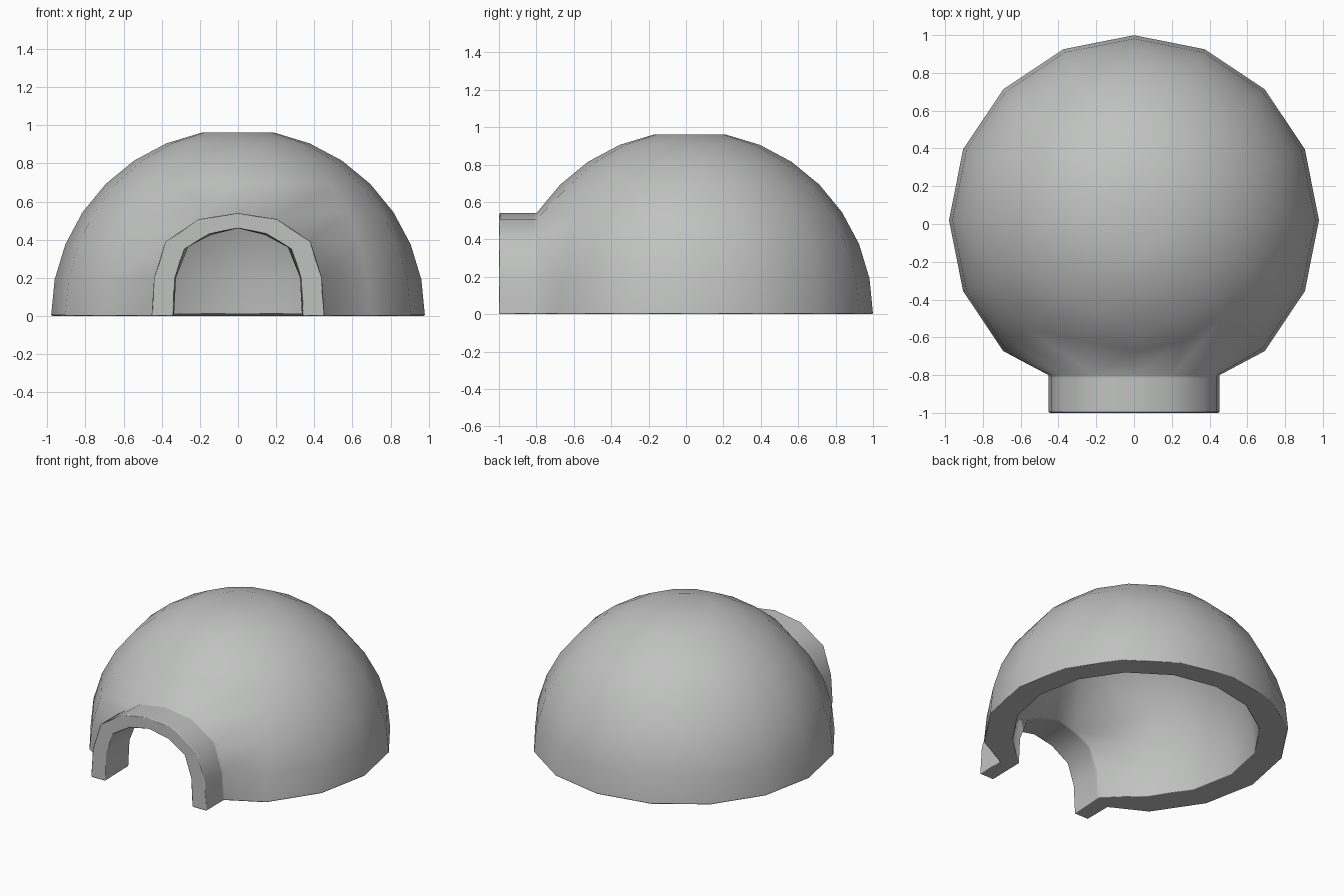
import bpy
import bmesh
from math import sin, cos, pi

cube = bpy.data.objects.get("Cube")
if cube:
    bpy.data.objects.remove(cube, do_unlink=True)

SIDES, RINGS = 16, 8          # dome divisions around and up to the flat crown
CENTRE_Y, FRONT_Y = 0.02, -1.0


def material(name, colour):
    mat = bpy.data.materials.new(name)
    mat.use_nodes = True
    mat.diffuse_color = (*colour, 1)
    mat.node_tree.nodes["Principled BSDF"].inputs["Base Color"].default_value = (*colour, 1)
    return mat


def mirrored_arch(half):
    """Full arch from one foot over the top to the other."""
    return [(-x, z) for x, z in half] + [(x, z) for x, z in reversed(half[:-1])]


def skin(bm, radius, height, base, front_half, neck_half, neck_y):
    """One surface of the dome with a doorway neck; returns its vertices and faces."""
    # Dome points beside and above the doorway are pulled onto the arch
    keys = [(r, SIDES - 1) for r in range(4)] + [(3, 0)] + [(r, 1) for r in (3, 2, 1, 0)]
    neck = {k: (x, neck_y, z) for k, (x, z) in zip(keys, mirrored_arch(neck_half))}
    verts = {}
    for r in range(RINGS):
        lift = r * pi / 16
        for s in range(SIDES):
            if s == 0 and r < 3:
                continue
            a = s * 2 * pi / SIDES - pi / 2
            ring = radius * cos(lift)
            point = (ring * cos(a), CENTRE_Y + ring * sin(a), base + height * sin(lift))
            verts[r, s] = bm.verts.new(neck.get((r, s), point))
    # Support loop just ahead of the crease keeps the neck flat-shaded along its length
    for i, (x, z) in enumerate(mirrored_arch(front_half)):
        front = bm.verts.new((x, FRONT_Y, z))
        verts["front", i] = front
        verts["loop", i] = bm.verts.new(verts[keys[i]].co.lerp(front.co, 0.08))

    faces = []
    for r in range(RINGS - 1):
        for s in range(SIDES):
            if r < 3 and s in (0, SIDES - 1):
                continue
            t = (s + 1) % SIDES
            faces.append([(r, s), (r, t), (r + 1, t), (r + 1, s)])
    faces.append([(RINGS - 1, s) for s in range(SIDES)])
    for i in range(len(keys) - 1):
        faces.append([keys[i], keys[i + 1], ("loop", i + 1), ("loop", i)])
        faces.append([("loop", i), ("loop", i + 1), ("front", i + 1), ("front", i)])
    made = [bm.faces.new([verts[k] for k in f]) for f in faces]
    return verts, made


# The wall is thick at the ground and thins to almost nothing at the crown
outer_arch = [(0.453, 0), (0.44, 0.2), (0.38, 0.39), (0.205, 0.508), (0, 0.54)]
inner_arch = [(0.34, 0), (0.33, 0.2), (0.28, 0.35), (0.15, 0.43), (0, 0.46)]
inner_neck = [(0.335, 0.01), (0.325, 0.2), (0.26, 0.365), (0.14, 0.425), (0, 0.46)]
bm = bmesh.new()
outer, outer_faces = skin(bm, 0.98, 0.98, 0, outer_arch, outer_arch, -0.8)
inner, _ = skin(bm, 0.795, 0.967, 0.01, inner_arch, inner_neck, -0.75)

# Close the wall thickness along the ground and around the doorway
partner = {v: inner[k] for k, v in outer.items()}
rim = {e for f in outer_faces for e in f.edges if e.is_boundary}
for e in rim:
    a, b = e.verts
    bm.faces.new([a, b, partner[b], partner[a]])

bmesh.ops.recalc_face_normals(bm, faces=bm.faces)
for f in bm.faces:
    f.smooth = True

mesh = bpy.data.meshes.new("dome_shelter")
bm.to_mesh(mesh)
bm.free()
shelter = bpy.data.objects.new("dome_shelter", mesh)
bpy.context.collection.objects.link(shelter)
mesh.materials.append(material("pale grey", (0.53, 0.54, 0.53)))

# Narrow bevel on the square rim edges only
bevel = shelter.modifiers.new("rim_bevel", "BEVEL")
bevel.width = 0.006
bevel.segments = 1
bevel.limit_method = "ANGLE"
bevel.angle_limit = 1.25
bevel.harden_normals = True
